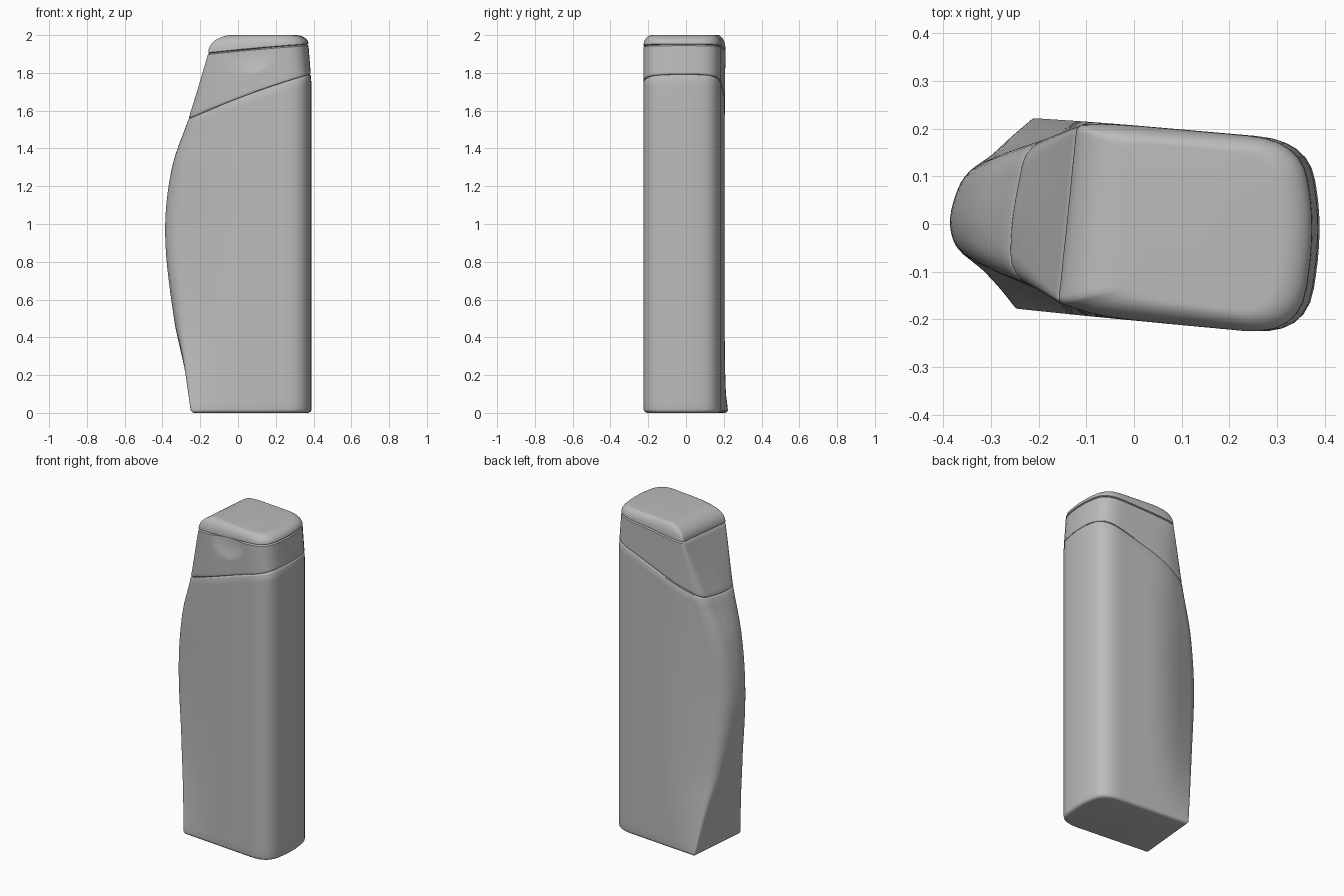
import bpy, math
from mathutils import Vector

cube = bpy.data.objects.get("Cube")
if cube:
    bpy.data.objects.remove(cube)

mat = bpy.data.materials.new("plain_grey")
mat.use_nodes = True
GREY = (0.5, 0.5, 0.5, 1)
mat.diffuse_color = GREY
mat.node_tree.nodes["Principled BSDF"].inputs["Base Color"].default_value = GREY

# Narrow edge by height: z, x, front corner y, back corner y, bulge, corner radius
KEYS = [
    (0.00, -0.25, -0.180, 0.225, 0.00, 0.01),
    (0.25, -0.295, -0.14, 0.19, 0.01, 0.02),
    (0.50, -0.345, -0.10, 0.15, 0.017, 0.04),
    (0.95, -0.39, -0.065, 0.12, 0.02, 0.06),
    (1.30, -0.355, -0.08, 0.135, 0.018, 0.06),
    (1.56, -0.27, -0.11, 0.165, 0.008, 0.05),
    (1.90, -0.16, -0.165, 0.205, 0.00, 0.015),
    (2.00, -0.13, -0.175, 0.21, 0.00, 0.015),
]


def edge_at(z):
    """Smooth interpolation of the key rows."""
    z = min(max(z, 0), 1.999)
    i = max(k for k in range(len(KEYS) - 1) if KEYS[k][0] <= z)
    a, b = KEYS[i], KEYS[i + 1]
    p, n = KEYS[max(i - 1, 0)], KEYS[min(i + 2, len(KEYS) - 1)]
    h = b[0] - a[0]
    t = (z - a[0]) / h
    out = []
    for c in range(1, 6):
        m0 = (b[c] - p[c]) / (b[0] - p[0]) * h
        m1 = (n[c] - a[c]) / (n[0] - a[0]) * h
        out.append((2*t**3 - 3*t*t + 1) * a[c] + (t**3 - 2*t*t + t) * m0
                   + (3*t*t - 2*t**3) * b[c] + (t**3 - t*t) * m1)
    return out


def section(z, arc=7, straight=8):
    """Rounded outline at height z, always with the same point count."""
    x, ya, yb, bulge, r = edge_at(z)
    taper = max(0, z - 1.75) * 0.08
    poly = [(x + bulge, ya, r), (-0.06, -0.197, 0.12), (0.362 - taper, -0.235, 0.12),
            (0.396 - taper, -0.01, 0.1), (0.366 - taper, 0.175, 0.11),
            (-0.06, 0.212, 0.12), (x + 0.037, yb, r), (x + 0.018 - bulge, 0.01, 0.06)]
    pts = [Vector(p[:2]) for p in poly]
    arcs = []
    for i, p in enumerate(pts):
        q, s = pts[i - 1] - p, pts[(i + 1) % len(pts)] - p
        a = p + q.normalized() * min(poly[i][2], q.length * 0.45)
        b = p + s.normalized() * min(poly[i][2], s.length * 0.45)
        arcs.append([a.lerp(p, t).lerp(p.lerp(b, t), t)
                     for t in (k / (arc - 1) for k in range(arc))])
    out = []
    for i, points in enumerate(arcs):
        nxt = arcs[(i + 1) % len(arcs)][0]
        out += points + [points[-1].lerp(nxt, k / (straight + 1)) for k in range(1, straight + 1)]
    return out


def lower_seam(x):
    t = (x + 0.27) / 0.65
    return 1.555 + 0.235 * t + 0.05 * t * (1 - t)


def upper_seam(x):
    t = (x + 0.16) / 0.535
    return 1.903 + 0.047 * t + 0.012 * t * (1 - t)


def ring(height):
    """Outline on a slanted level, where height depends on x."""
    count = len(section(0))
    zs = [height(0)] * count
    cache = {}
    for _ in range(5):
        pts = []
        for j, z in enumerate(zs):
            key = round(z, 3)
            if key not in cache:
                cache[key] = section(key)
            pts.append(cache[key][j])
        zs = [height(p.x) for p in pts]
    return [Vector((p.x, p.y, z)) for p, z in zip(pts, zs)]


def inset(points, d):
    return [Vector((0.05 + (p.x - 0.05) * (1 - d / 0.33), p.y * (1 - d / 0.2), p.z))
            for p in points]


def loft(name, rings):
    n = len(rings[0])
    verts = [p for r in rings for p in r]
    faces = [(i*n + j, i*n + (j + 1) % n, (i + 1)*n + (j + 1) % n, (i + 1)*n + j)
             for i in range(len(rings) - 1) for j in range(n)]
    faces += [tuple(reversed(range(n))), tuple(range(len(verts) - n, len(verts)))]
    mesh = bpy.data.meshes.new(name)
    mesh.from_pydata(verts, [], faces)
    mesh.materials.append(mat)
    obj = bpy.data.objects.new(name, mesh)
    bpy.context.collection.objects.link(obj)
    bpy.ops.object.select_all(action="DESELECT")
    obj.select_set(True)
    bpy.context.view_layer.objects.active = obj
    bpy.ops.object.shade_smooth_by_angle(angle=math.radians(40))
    return obj


GROOVE = 0.007

# Body: rounded foot, bulging narrow side, slanted shoulder
body = []
for k in range(6):
    a = math.pi / 2 * k / 5
    body.append(inset(ring(lambda x: 0.02 * (1 - math.sin(a))), 0.02 * (1 - math.cos(a)))
                )
body.reverse()
body = [inset(ring(lambda x: 0.02 * (1 - math.cos(a))), 0.02 * (1 - math.sin(a)))
        for a in (math.pi / 2 * k / 5 for k in range(6))]
for k in range(1, 41):
    body.append(ring(lambda x: 0.02 + (lower_seam(x) - 0.028) * k / 40))
body.append(inset(ring(lambda x: lower_seam(x) - 0.003), 0.002))
body.append(inset(ring(lower_seam), GROOVE))
loft("bottle_body", body)

# Collar: band between the two seams, with a shallow thumb dent in front
collar = [inset(ring(lower_seam), GROOVE), inset(ring(lambda x: lower_seam(x) + 0.003), 0.002)]
for k in range(21):
    collar.append(ring(lambda x: lower_seam(x) + 0.008
                       + (upper_seam(x) - lower_seam(x) - 0.014) * k / 20))
collar.append(inset(ring(upper_seam), GROOVE))
for r in collar:
    for p in r:
        d = ((p.x - 0.07) ** 2 + (p.z - 1.92) ** 2) / 0.12 ** 2
        if p.y < 0 and d < 1:
            p.y += 0.02 * (1 - d)
loft("collar", collar)

# Lid: rounded top that slopes away over the narrow side
base = ring(upper_seam)
lid = [inset(base, GROOVE)]
for k in range(13):
    a = math.pi / 2 * k / 12
    c, s = 1 - math.cos(a), math.sin(a)
    level = []
    for p in base:
        t = (p.x + 0.16) / 0.535
        low = p.z + 0.004
        level.append(Vector((p.x + c * (0.13 * (1 - t) - 0.07 * t),
                             p.y * (1 - 0.2 * c), low + (2 - low) * s)))
    lid.append(level)
loft("lid", lid)
